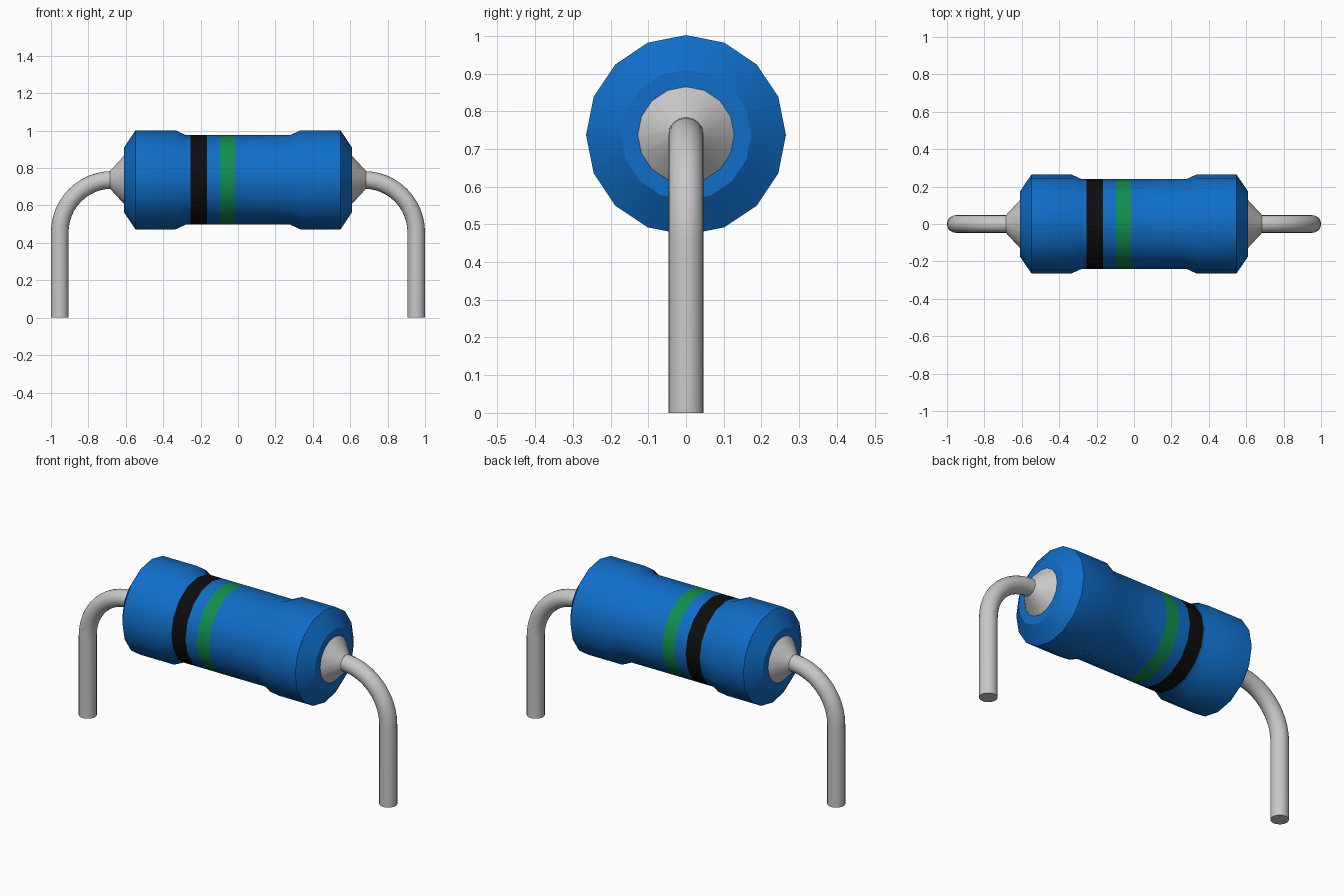
import bpy, bmesh, math
from mathutils import Vector

if "Cube" in bpy.data.objects:
    bpy.data.objects.remove(bpy.data.objects["Cube"])

AXIS_Z = 0.737   # height of the body axis
WIRE_R = 0.047


def material(name, rgb, rough=0.6):
    m = bpy.data.materials.new(name)
    m.use_nodes = True
    m.diffuse_color = (*rgb, 1)
    bsdf = m.node_tree.nodes["Principled BSDF"]
    bsdf.inputs["Base Color"].default_value = (*rgb, 1)
    bsdf.inputs["Roughness"].default_value = rough
    return m


blue = material("body blue", (0.005, 0.155, 0.58))
black = material("band black", (0.004, 0.004, 0.004))
green = material("band green", (0.006, 0.27, 0.08))
metal = material("lead grey", (0.58, 0.58, 0.58), 0.5)


def loft(name, rings, sides, mats, rule=None, mirror=False):
    """Skin circular rings given as (x, z, radius, direction angle in the xz plane)."""
    bm = bmesh.new()
    loops = []
    for x, z, r, a in rings:
        up = Vector((-math.sin(a), 0, math.cos(a)))
        loops.append([bm.verts.new(Vector((x, 0, z))
                      + r * math.cos(t) * up + Vector((0, r * math.sin(t), 0)))
                      for t in (2 * math.pi * i / sides for i in range(sides))])
    for p, q in zip(loops, loops[1:]):
        for i in range(sides):
            j = (i + 1) % sides
            bm.faces.new((p[i], p[j], q[j], q[i]))
    bm.faces.new(loops[0])
    bm.faces.new(loops[-1])
    bmesh.ops.recalc_face_normals(bm, faces=bm.faces)
    if rule:
        for f in bm.faces:
            f.material_index = rule(f.calc_center_median().x)
    mesh = bpy.data.meshes.new(name)
    bm.to_mesh(mesh)
    bm.free()
    for m in mats:
        mesh.materials.append(m)
    ob = bpy.data.objects.new(name, mesh)
    bpy.context.collection.objects.link(ob)
    bpy.ops.object.select_all(action="DESELECT")
    ob.select_set(True)
    bpy.context.view_layer.objects.active = ob
    bpy.ops.object.shade_smooth_by_angle(angle=math.radians(30))
    if mirror:
        ob.modifiers.new("Mirror", "MIRROR").use_mirror_merge = False
    return ob


# Body with flared ends; the extra waist rings bound the painted bands
BLACK_BAND = (-0.255, -0.165)
GREEN_BAND = (-0.095, -0.015)
half = [(0.61, 0.173), (0.548, 0.265), (0.335, 0.265), (0.28, 0.24)]
profile = ([(-x, r) for x, r in half]
           + [(x, 0.24) for x in BLACK_BAND + GREEN_BAND]
           + half[::-1])


def band_rule(x):
    if BLACK_BAND[0] < x < BLACK_BAND[1]:
        return 1
    return 2 if GREEN_BAND[0] < x < GREEN_BAND[1] else 0


loft("resistor_body", [(x, AXIS_Z, r, 0) for x, r in profile], 16,
     [blue, black, green], band_rule)

# Tapered collars where the leads enter the body
loft("lead_collars", [(0.59, AXIS_Z, 0.128, 0), (0.61, AXIS_Z, 0.128, 0),
                      (0.685, AXIS_Z, WIRE_R, 0)], 16, [metal], mirror=True)

# Bent wire leads: short straight start, quarter bend, straight leg
bend = 0.28
cx, cz = 1 - WIRE_R - bend, AXIS_Z - bend
path = [(0.62, AXIS_Z, WIRE_R, 0)]
for k in range(13):
    a = math.pi / 2 * k / 12
    path.append((cx + bend * math.sin(a), cz + bend * math.cos(a), WIRE_R, -a))
path.append((cx + bend, 0, WIRE_R, -math.pi / 2))
loft("wire_leads", path, 20, [metal], mirror=True)
